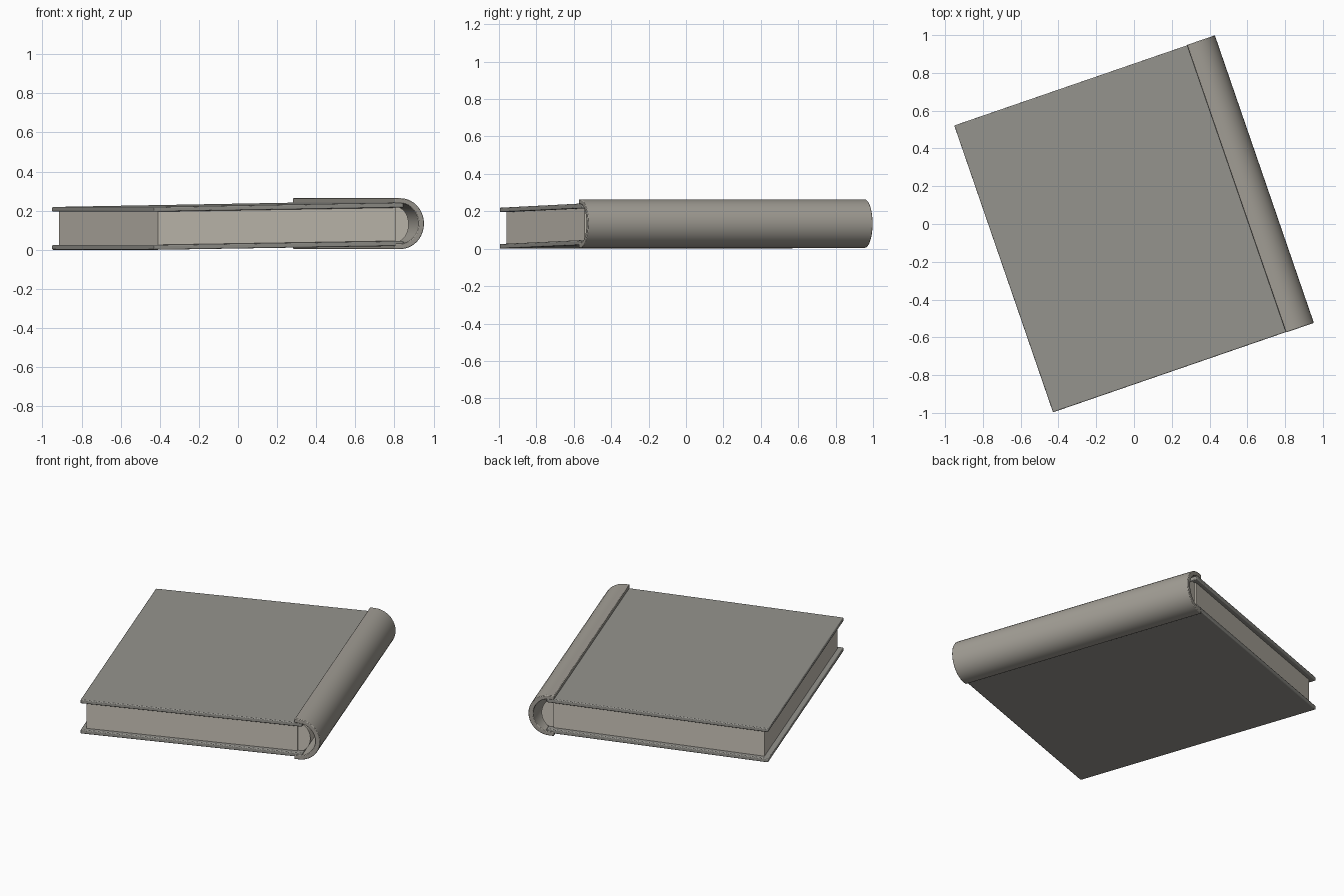
import bpy, bmesh, math

if "Cube" in bpy.data.objects:
    bpy.data.objects.remove(bpy.data.objects["Cube"])

ANGLE = math.radians(19)  # the closed book lies turned on the ground


def material(name, r, g, b):
    mat = bpy.data.materials.new(name)
    mat.diffuse_color = (r, g, b, 1)
    mat.use_nodes = True
    mat.node_tree.nodes["Principled BSDF"].inputs["Base Color"].default_value = mat.diffuse_color
    return mat


COVER = material("cover_grey", 0.30, 0.295, 0.27)
SPINE = material("spine_grey", 0.36, 0.34, 0.30)
PAPER = material("paper_grey", 0.58, 0.54, 0.47)


def extrude(name, profile, half, mat, bevel=0.0):
    """Closed x-z profile extruded along y from -half to half."""
    bm = bmesh.new()
    face = bm.faces.new([bm.verts.new((x, -half, z)) for x, z in profile])
    new = bmesh.ops.extrude_face_region(bm, geom=[face])["geom"]
    verts = [v for v in new if isinstance(v, bmesh.types.BMVert)]
    bmesh.ops.translate(bm, verts=verts, vec=(0, 2 * half, 0))
    bmesh.ops.recalc_face_normals(bm, faces=bm.faces)
    mesh = bpy.data.meshes.new(name)
    bm.to_mesh(mesh)
    bm.free()
    mesh.materials.append(mat)
    obj = bpy.data.objects.new(name, mesh)
    bpy.context.collection.objects.link(obj)
    obj.rotation_euler.z = ANGLE
    if bevel:
        mod = obj.modifiers.new("soft_edges", 'BEVEL')
        mod.width, mod.segments = bevel, 2
        mod.limit_method = 'ANGLE'
        mod.angle_limit = math.radians(50)
    bpy.ops.object.select_all(action='DESELECT')
    obj.select_set(True)
    bpy.context.view_layer.objects.active = obj
    bpy.ops.object.shade_smooth_by_angle(angle=math.radians(35))
    return obj


def arc(cx, cz, rx, rz, n=20):
    """Right-hand half ellipse from bottom to top."""
    return [(cx + rx * math.cos(t), cz + rz * math.sin(t))
            for t in (-math.pi / 2 + math.pi * i / n for i in range(n + 1))]


# Cover boards, rising slightly towards the spine
extrude("bottom_cover", [(-0.73, 0.0), (0.62, 0.020), (0.62, 0.046), (-0.73, 0.025)], 0.803, COVER, 0.005)
extrude("top_cover", [(-0.73, 0.195), (0.62, 0.216), (0.62, 0.242), (-0.73, 0.219)], 0.803, COVER, 0.005)

# Page block, inset from the cover on three sides
extrude("pages", [(-0.70, 0.02), (0.585, 0.04), (0.585, 0.22), (-0.70, 0.20)], 0.775, PAPER)

# Rounded back of the page block inside the hollow spine
extrude("page_back", [(0.57, 0.04)] + arc(0.59, 0.13, 0.07, 0.09) + [(0.57, 0.22)], 0.765, PAPER)

# Hollow half-round spine wrapping over both covers
outer = [(0.574, 0.004)] + arc(0.602, 0.134, 0.128, 0.130) + [(0.574, 0.264)]
inner = [(0.574, 0.032)] + arc(0.602, 0.135, 0.098, 0.103) + [(0.574, 0.238)]
extrude("spine", outer + inner[::-1], 0.805, SPINE, 0.004)
